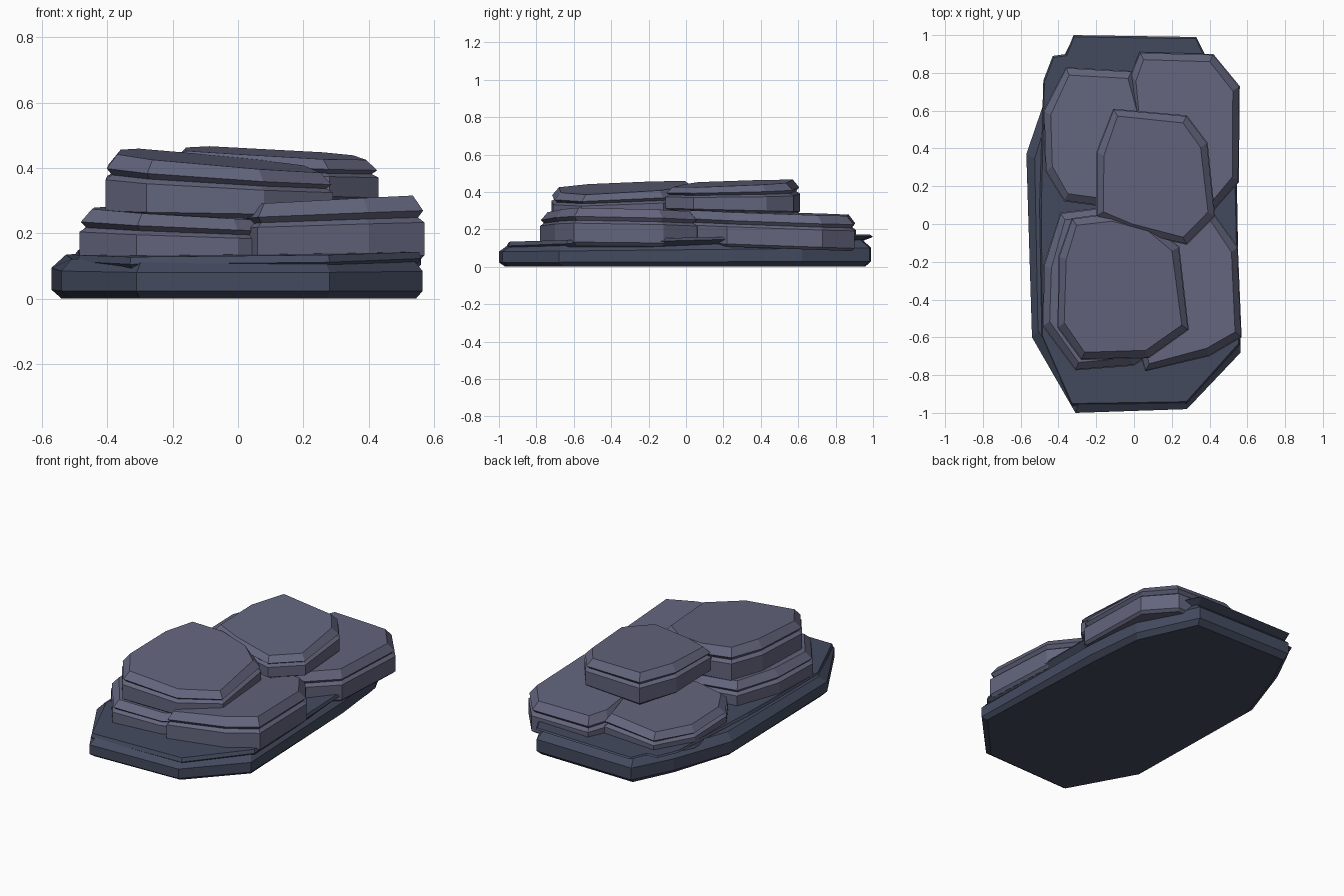
import bpy, bmesh
from mathutils import Vector


def material(name, rgb):
    m = bpy.data.materials.new(name)
    m.diffuse_color = (*rgb, 1)
    return m


STONE = material("stone", (0.125, 0.13, 0.205))
BASE = material("dark_stone", (0.058, 0.07, 0.115))

# ring profiles: (inset towards the centre, height fraction)
GROOVED = [(0.02, 0), (0.0, 0.08), (0.0, 0.58), (0.025, 0.66), (0.005, 0.76), (0.045, 1)]
SLAB = [(0.035, 0), (0.0, 0.2), (0.0, 0.7), (0.05, 1)]
THIN = [(0.07, 0), (0.0, 0.75), (0.01, 1)]


def rock(name, outline, bottom, top, profile, mat):
    """Stack of inset outlines between two tilted planes (z, slope x, slope y)."""
    pts = [Vector(p) for p in outline]
    c = sum(pts, Vector((0, 0))) / len(pts)
    bm = bmesh.new()
    rings = []
    for inset, t in profile:
        ring = []
        for p in pts:
            q = p - (p - c).normalized() * inset
            lo, hi = (k[0] + k[1] * q.x + k[2] * q.y for k in (bottom, top))
            ring.append(bm.verts.new((q.x, q.y, lo + (hi - lo) * t)))
        rings.append(ring)
    n = len(pts)
    for a, b in zip(rings, rings[1:]):
        for i in range(n):
            j = (i + 1) % n
            bm.faces.new((a[i], a[j], b[j], b[i]))
    bm.faces.new(rings[0][::-1])
    bm.faces.new(rings[-1])
    bmesh.ops.recalc_face_normals(bm, faces=bm.faces)
    me = bpy.data.meshes.new(name)
    bm.to_mesh(me)
    bm.free()
    me.materials.append(mat)
    ob = bpy.data.objects.new(name, me)
    bpy.context.collection.objects.link(ob)


# Broad foundation and the thin ledge lying on it
rock("base_slab", [(-0.31, -1.0), (0.28, -0.98), (0.565, -0.68), (0.54, 0.25), (0.5, 0.62),
                   (0.33, 0.98), (-0.32, 0.99), (-0.44, 0.75), (-0.57, 0.37), (-0.54, -0.6)],
     (0, 0, 0), (0.13, 0, 0.015), SLAB, BASE)
rock("base_ledge", [(-0.33, -0.96), (0.28, -0.95), (0.56, -0.64), (0.545, 0.2), (0.5, 0.65),
                    (0.33, 0.99), (-0.32, 1.0), (-0.36, 0.9), (-0.43, 0.89), (-0.48, 0.76),
                    (-0.5, 0.1), (-0.49, -0.6)],
     (0.09, 0.01, 0.05), (0.15, 0.01, 0.02), THIN, BASE)

# Lower layer of four stones
rock("lower_stone_front_left", [(-0.48, -0.22), (-0.485, -0.54), (-0.31, -0.775), (0.0, -0.75),
                                (0.2, -0.62), (0.26, -0.25), (0.12, 0.02), (-0.15, 0.09),
                                (-0.39, 0.06)],
     (0.105, 0.0, 0.0), (0.258, -0.06, 0.02), GROOVED, STONE)
rock("lower_stone_front_right", [(0.06, -0.78), (0.4, -0.7), (0.57, -0.6), (0.55, -0.12),
                                 (0.42, 0.06), (0.15, 0.08), (0.0, -0.2), (0.01, -0.62)],
     (0.11, 0.0, -0.01), (0.272, 0.06, -0.02), GROOVED, STONE)
rock("lower_stone_back_left", [(-0.48, 0.6), (-0.36, 0.83), (-0.01, 0.81), (0.06, 0.6),
                               (0.08, 0.25), (-0.15, 0.09), (-0.37, 0.12), (-0.47, 0.28)],
     (0.12, 0.0, -0.02), (0.28, 0.08, 0.0), GROOVED, STONE)
rock("lower_stone_back_right", [(0.03, 0.91), (0.42, 0.9), (0.56, 0.73), (0.555, 0.22),
                                (0.27, -0.1), (0.08, 0.1), (-0.01, 0.5), (-0.02, 0.79)],
     (0.115, 0.0, -0.035), (0.31, -0.02, -0.035), GROOVED, STONE)

# Upper layer of two stones
rock("upper_stone_front", [(-0.4, -0.17), (-0.405, -0.55), (-0.28, -0.72), (0.08, -0.71),
                           (0.29, -0.56), (0.24, -0.12), (0.1, 0.0), (-0.12, 0.06),
                           (-0.33, 0.03)],
     (0.255, -0.01, 0.01), (0.432, -0.09, 0.045), GROOVED, STONE)
rock("upper_stone_back", [(-0.2, 0.38), (-0.11, 0.61), (0.28, 0.575), (0.39, 0.43),
                          (0.43, 0.04), (0.28, -0.11), (-0.03, -0.04), (-0.2, 0.04)],
     (0.3, 0.0, -0.03), (0.442, -0.05, 0.035), GROOVED, STONE)
